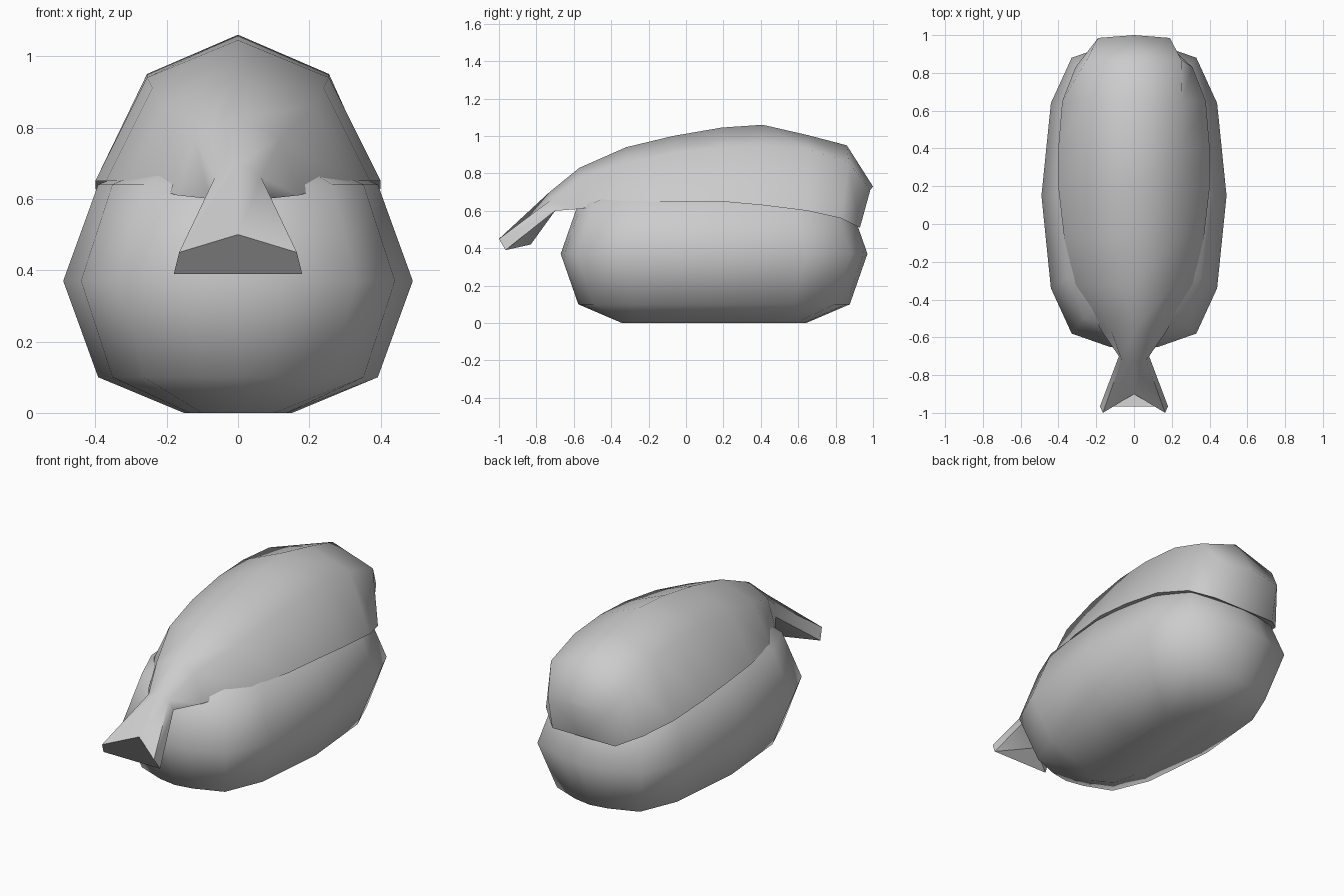
import bpy, bmesh, math

if "Cube" in bpy.data.objects:
    bpy.data.objects.remove(bpy.data.objects["Cube"])


def loft(name, rings):
    """Skin closed rings of equal length, cap both ends, shade smooth."""
    bm = bmesh.new()
    loops = [[bm.verts.new(p) for p in ring] for ring in rings]
    n = len(loops[0])
    for a, b in zip(loops, loops[1:]):
        for i in range(n):
            j = (i + 1) % n
            bm.faces.new((a[i], a[j], b[j], b[i]))
    bm.faces.new(loops[0])
    bm.faces.new(loops[-1])
    bmesh.ops.recalc_face_normals(bm, faces=bm.faces)
    mesh = bpy.data.meshes.new(name)
    bm.to_mesh(mesh)
    bm.free()
    obj = bpy.data.objects.new(name, mesh)
    bpy.context.collection.objects.link(obj)
    bpy.ops.object.select_all(action='DESELECT')
    obj.select_set(True)
    bpy.context.view_layer.objects.active = obj
    bpy.ops.object.shade_smooth_by_angle(angle=math.radians(62))
    return obj


# Rice block: one rounded plan outline, scaled at each height
quarter = [(0.49, 0.0), (0.44, 0.49), (0.33, 0.73), (0.13, 0.80), (0.0, 0.82)]
half = quarter + [(-x, y) for x, y in quarter[-2::-1]]
outline = half + [(x, -y) for x, y in half[-2:0:-1]]
levels = [(0.0, 0.31, 0.60), (0.10, 0.80, 0.885), (0.37, 1.0, 1.0),
          (0.64, 0.80, 0.885), (0.74, 0.31, 0.60)]
loft("rice_block", [[(x * sx, 0.15 + y * sy, z) for x, y in outline]
                    for z, sx, sy in levels])


# Shrimp topping: ridge, shoulder, rim and underside at each station
def section(ridge, shoulder, rim, under):
    right = [(0, *ridge), shoulder, rim, (0, *under)]
    return right + [(-x, y, z) for x, y, z in (rim, shoulder)]


# y, ridge z, shoulder x, shoulder z, rim x, rim z
body = [
    (-0.57, 0.83, 0.12, 0.77, 0.17, 0.61),
    (-0.32, 0.94, 0.21, 0.86, 0.31, 0.65),
    (-0.07, 1.00, 0.24, 0.91, 0.37, 0.65),
    (0.19, 1.045, 0.255, 0.94, 0.40, 0.65),
    (0.41, 1.06, 0.255, 0.95, 0.40, 0.63),
    (0.65, 1.005, 0.255, 0.93, 0.38, 0.60),
]
rings = [
    # split tail fan, then its narrow root
    section((-0.90, 0.50), (0.165, -1.0, 0.45), (0.18, -0.965, 0.39), (-0.83, 0.42)),
    section((-0.73, 0.70), (0.065, -0.72, 0.66), (0.08, -0.70, 0.60), (-0.70, 0.60)),
]
rings += [section((y, zr), (xs, y, zs), (xe, y, ze), (y, ze))
          for y, zr, xs, zs, xe, ze in body]
rings += [
    # blunt drooping front end
    section((0.86, 0.95), (0.25, 0.87, 0.86), (0.31, 0.83, 0.56), (0.83, 0.56)),
    section((1.00, 0.73), (0.19, 0.985, 0.71), (0.20, 0.93, 0.51), (0.93, 0.51)),
]
loft("shrimp_topping", rings)
